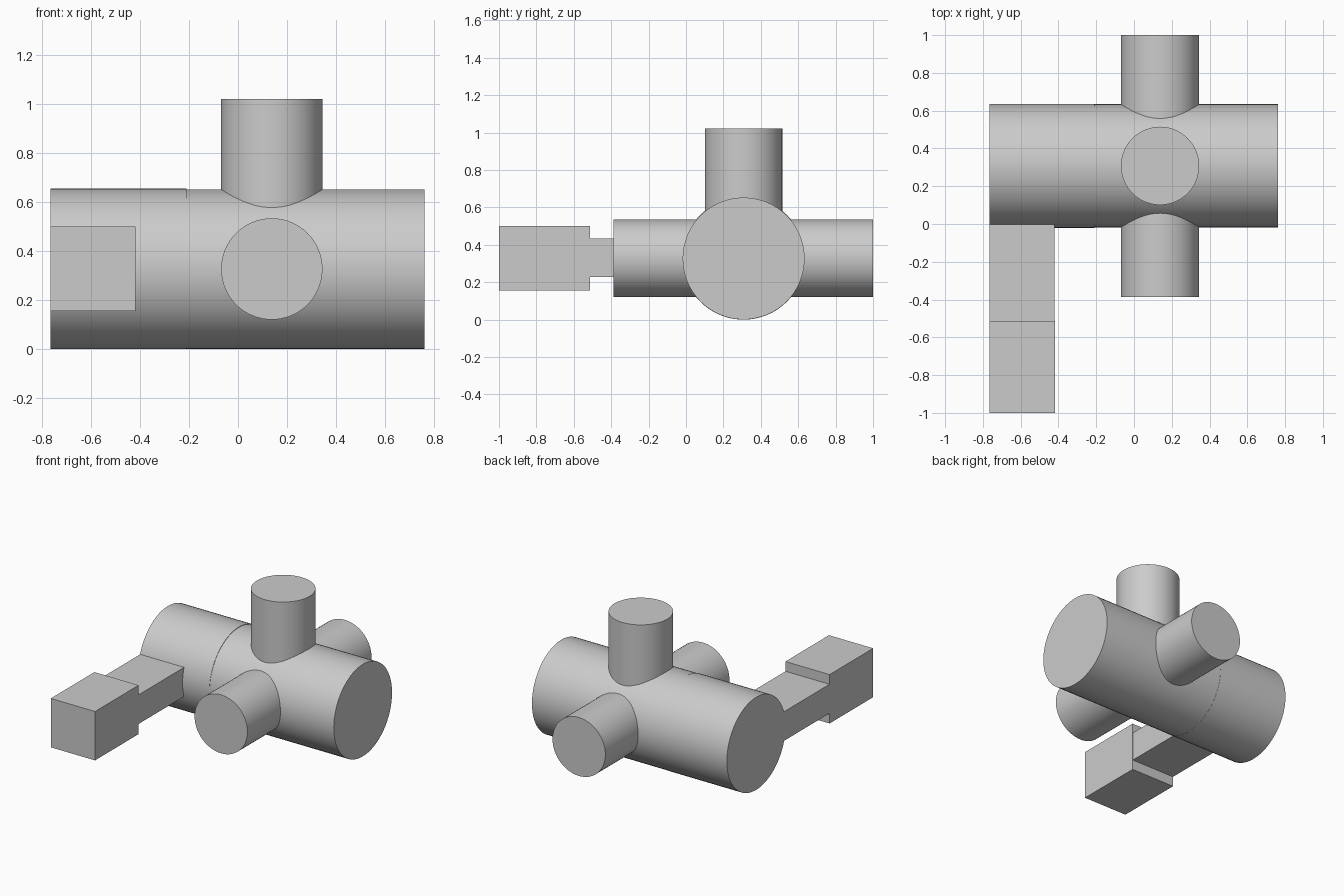
import bpy
from math import radians
from mathutils import Vector

if "Cube" in bpy.data.objects:
    bpy.data.objects.remove(bpy.data.objects["Cube"], do_unlink=True)

grey = bpy.data.materials.new("plain grey")
grey.use_nodes = True
colour = (0.6, 0.6, 0.6, 1)
grey.diffuse_color = colour
grey.node_tree.nodes["Principled BSDF"].inputs["Base Color"].default_value = colour


def finish(name):
    obj = bpy.context.object
    obj.name = name
    obj.data.materials.append(grey)
    return obj


def pipe(name, start, end, radius):
    """Solid smooth cylinder between two points."""
    a, b = Vector(start), Vector(end)
    turn = (b - a).to_track_quat('Z', 'Y').to_euler()
    bpy.ops.mesh.primitive_cylinder_add(vertices=64, radius=radius, depth=(b - a).length,
                                        location=(a + b) / 2, rotation=turn)
    finish(name)
    bpy.ops.object.shade_smooth_by_angle(angle=radians(30))


def box(name, low, high):
    a, b = Vector(low), Vector(high)
    bpy.ops.mesh.primitive_cube_add(size=1, location=(a + b) / 2)
    bpy.context.object.scale = b - a
    bpy.ops.object.transform_apply(location=False, rotation=False, scale=True)
    finish(name)


axis_y, axis_z = 0.308, 0.328   # main pipe centre line
branch_x, branch_r = 0.138, 0.207

# Main pipe, with a slightly wider collar on one end
pipe("main_pipe", (-0.5, axis_y, axis_z - 0.001), (0.762, axis_y, axis_z - 0.001), 0.326)
pipe("end_collar", (-0.765, axis_y, axis_z), (-0.21, axis_y, axis_z), 0.328)

# Branch pipes: front, back and top
for name, end in (("front_branch", (branch_x, -0.387, axis_z)),
                  ("back_branch", (branch_x, 1.0, axis_z)),
                  ("top_branch", (branch_x, axis_y, 1.022))):
    pipe(name, (branch_x, axis_y, axis_z), end, branch_r)

# Side handle: thin arm carrying a thicker block
box("handle_arm", (-0.764, -0.53, 0.227), (-0.42, 0.06, 0.433))
box("handle_block", (-0.765, -1.0, 0.156), (-0.419, -0.513, 0.502))
